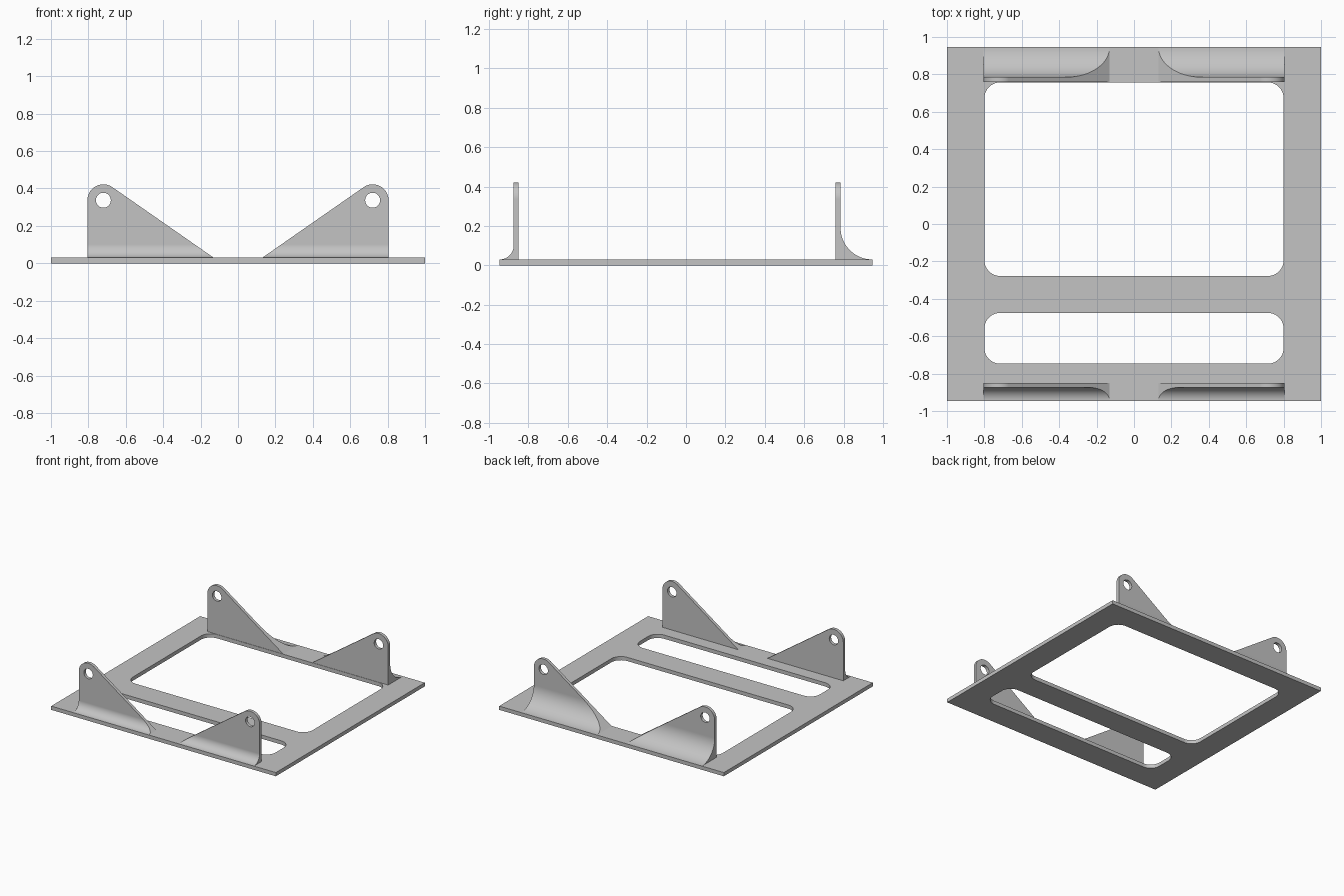
import bpy, bmesh
from math import sin, cos, pi, atan2, asin, hypot
from mathutils import Vector

cube = bpy.data.objects.get("Cube")
if cube:
    bpy.data.objects.remove(cube, do_unlink=True)

GREY = (0.55, 0.55, 0.55, 1.0)
metal = bpy.data.materials.new("plain grey metal")
metal.use_nodes = True
metal.diffuse_color = GREY
metal.node_tree.nodes["Principled BSDF"].inputs["Base Color"].default_value = GREY

T = 0.03          # plate thickness
HALF_Y = 0.947    # half depth of the plate


def arc(cx, cy, r, a0, a1, n=16):
    return [(cx + r * cos(a0 + (a1 - a0) * i / n),
             cy + r * sin(a0 + (a1 - a0) * i / n)) for i in range(n + 1)]


def prism(name, outline, to3d, lo, hi):
    """Extrude a closed 2D outline between depths lo and hi."""
    bm = bmesh.new()
    face = bm.faces.new([bm.verts.new(to3d(u, v, lo)) for u, v in outline])
    top = bmesh.ops.extrude_face_region(bm, geom=[face])
    move = to3d(0, 0, hi) - to3d(0, 0, lo)
    bmesh.ops.translate(bm, vec=move,
                        verts=[g for g in top["geom"] if isinstance(g, bmesh.types.BMVert)])
    bmesh.ops.recalc_face_normals(bm, faces=bm.faces)
    mesh = bpy.data.meshes.new(name)
    bm.to_mesh(mesh)
    bm.free()
    mesh.materials.append(metal)
    ob = bpy.data.objects.new(name, mesh)
    bpy.context.collection.objects.link(ob)
    return ob


def combine(ob, tool, operation):
    """Apply a boolean and discard the tool."""
    bpy.context.view_layer.objects.active = ob
    mod = ob.modifiers.new("cut", "BOOLEAN")
    mod.object, mod.operation, mod.solver = tool, operation, "EXACT"
    bpy.ops.object.modifier_apply(modifier=mod.name)
    bpy.data.objects.remove(tool, do_unlink=True)


def smooth(ob):
    bpy.ops.object.select_all(action="DESELECT")
    ob.select_set(True)
    bpy.context.view_layer.objects.active = ob
    bpy.ops.object.shade_smooth_by_angle(angle=0.45)
    ob.modifiers.new("even normals", "WEIGHTED_NORMAL").keep_sharp = True


def along_z(u, v, d): return Vector((u, v, d))
def along_y(u, v, d): return Vector((u, d, v))
def along_x(u, v, d): return Vector((d, u, v))


def rounded_rect(x, y0, y1, r):
    return (arc(x - r, y1 - r, r, 0, pi / 2) + arc(r - x, y1 - r, r, pi / 2, pi)
            + arc(r - x, y0 + r, r, pi, 1.5 * pi) + arc(x - r, y0 + r, r, 1.5 * pi, 2 * pi))


# Base plate with two rounded openings
plate = prism("base_plate", [(-1, -HALF_Y), (1, -HALF_Y), (1, HALF_Y), (-1, HALF_Y)],
              along_z, 0, T)
for y0, y1 in ((-0.278, 0.757), (-0.747, -0.475)):
    combine(plate, prism("opening", rounded_rect(0.8, y0, y1, 0.085), along_z, -0.1, 0.1),
            "DIFFERENCE")
smooth(plate)

# Side outline of an ear: vertical outer edge, round tip, sloping inner edge
EX, EZ, ER = 0.72, 0.337, 0.085
TOE = 0.13
slope = atan2(EZ - T, EX - TOE) + asin(ER / hypot(EZ - T, EX - TOE))
ear = ([(TOE, T), (TOE, T - 0.01), (EX + ER, T - 0.01)]
       + arc(EX, EZ, ER, 0, pi / 2 + slope, 24))


def bracket(name, mirror, side, inner, outer):
    """Ear plate whose outward face flares into the base with a fillet."""
    r = HALF_Y - 0.001 - outer
    section = ([(side * inner, T - 0.01), (side * inner, 0.5), (side * outer, 0.5)]
               + [(side * y, z) for y, z in arc(outer + r, T + r, r, pi, 1.5 * pi, 24)]
               + [(side * (outer + r), T - 0.01)])
    ob = prism(name, [(mirror * x, z) for x, z in ear], along_y, -1.2, 1.2)
    combine(ob, prism("section", section, along_x, -1.2, 1.2), "INTERSECT")
    combine(ob, prism("pin_hole", arc(mirror * EX, EZ, 0.04, 0, 2 * pi, 32)[:-1],
                      along_y, -1.3, 1.3), "DIFFERENCE")
    smooth(ob)


for label, mirror in (("left", 1), ("right", -1)):
    bracket("front_" + label + "_bracket", mirror, -1, 0.85, 0.875)
    bracket("rear_" + label + "_bracket", mirror, 1, 0.76, 0.785)
